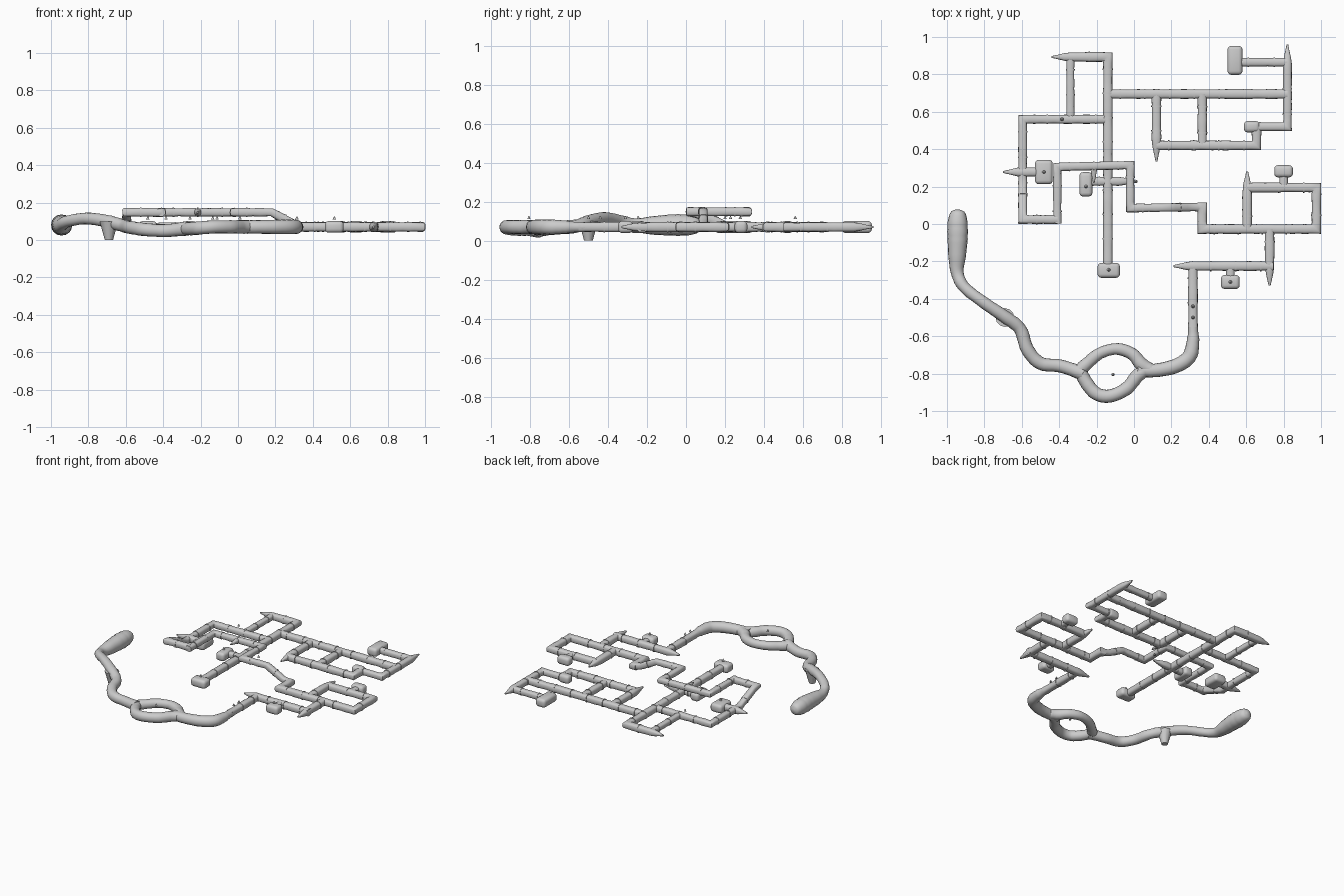
import bpy, bmesh, math, random
from mathutils import Vector

random.seed(4)
if "Cube" in bpy.data.objects:
    bpy.data.objects.remove(bpy.data.objects["Cube"])

stone = bpy.data.materials.new("pale grey stone")
stone.use_nodes = True
grey = (0.6, 0.6, 0.6, 1)
stone.diffuse_color = grey
stone.node_tree.nodes["Principled BSDF"].inputs["Base Color"].default_value = grey

LOW, HIGH = 0.07, 0.148
R = 0.025
SIDES = 16


def finish(name, bm, angle=50):
    bmesh.ops.recalc_face_normals(bm, faces=bm.faces)
    mesh = bpy.data.meshes.new(name)
    bm.to_mesh(mesh)
    bm.free()
    mesh.materials.append(stone)
    obj = bpy.data.objects.new(name, mesh)
    bpy.context.collection.objects.link(obj)
    bpy.ops.object.select_all(action='DESELECT')
    obj.select_set(True)
    bpy.context.view_layer.objects.active = obj
    bpy.ops.object.shade_smooth_by_angle(angle=math.radians(angle))
    return obj


def sweep(bm, pts, radii, power):
    """Sweep a rounded section along points, mitred at the corners."""
    rings = []
    for i, p in enumerate(pts):
        a = (p - pts[max(i - 1, 0)]).normalized()
        b = (pts[min(i + 1, len(pts) - 1)] - p).normalized()
        t = (a + b).normalized()
        mitre = 1 / max(t.dot(b if b.length else a), 0.6)
        side = t.cross(Vector((0, 0, 1))).normalized()
        up = side.cross(t)
        ring = []
        for k in range(SIDES):
            ang = math.tau * k / SIDES
            c, s = math.cos(ang), math.sin(ang)
            u = math.copysign(abs(c) ** power, c) * mitre
            v = math.copysign(abs(s) ** power, s)
            ring.append(bm.verts.new(p + radii[i] * (side * u + up * v)))
        rings.append(ring)
    for r0, r1 in zip(rings, rings[1:]):
        for k in range(SIDES):
            j = (k + 1) % SIDES
            bm.faces.new((r0[k], r0[j], r1[j], r1[k]))
    bm.faces.new(rings[0][::-1])
    bm.faces.new(rings[-1])


def passage(name, path, tip_start=False, tip_end=False, r=R):
    """Straight-sided tunnel with joint collars and optional pointed ends."""
    path = [Vector((p[0], p[1], p[2] if len(p) > 2 else LOW)) for p in path]
    pts, collars = [path[0]], []
    for a, b in zip(path, path[1:]):
        n = max(1, int((b - a).length / 0.032))
        pts += [a.lerp(b, (i + 1) / n) for i in range(n)]
        collars += [(a.lerp(b, i / n), (b - a).normalized()) for i in range(2, n - 1, 4)]
    radii = []
    for p in pts:
        q = r * random.uniform(0.94, 1.06)
        for used, end in ((tip_start, path[0]), (tip_end, path[-1])):
            if used:
                q *= max(0.1, min(1, (p - end).length / 0.09)) ** 0.7
        radii.append(q)
    bm = bmesh.new()
    sweep(bm, pts, radii, 0.7)
    for c, d in collars:
        near_tip = (tip_start and (c - path[0]).length < 0.11) or (tip_end and (c - path[-1]).length < 0.11)
        if not near_tip:
            sweep(bm, [c - d * 0.004, c + d * 0.004], [r * 1.12] * 2, 0.7)
    return finish(name, bm)


def chamber(name, x, y, w, d, h=0.062):
    """Rounded box room at the end of a tunnel."""
    bm = bmesh.new()
    bmesh.ops.create_cube(bm, size=1)
    for v in bm.verts:
        v.co = Vector((v.co.x * w + x, v.co.y * d + y, v.co.z * h + LOW))
    bmesh.ops.bevel(bm, geom=bm.edges[:], offset=0.02, segments=3, affect='EDGES', profile=0.5)
    finish(name, bm)


def natural(name, knots, steps=5):
    """Winding cave through knots of x, y, z, radius."""
    k = [knots[0]] + knots + [knots[-1]]
    pts, radii = [], []
    for i in range(1, len(k) - 2):
        for s in range(steps + (i == len(k) - 3)):
            t = s / steps
            q = [0.5 * (2 * b + (c - a) * t + (2 * a - 5 * b + 4 * c - d) * t * t
                        + (3 * b - a - 3 * c + d) * t ** 3)
                 for a, b, c, d in zip(k[i - 1], k[i], k[i + 1], k[i + 2])]
            pts.append(Vector(q[:3]))
            radii.append(max(q[3], 0.004) * random.uniform(0.97, 1.03))
    bm = bmesh.new()
    sweep(bm, pts, radii, 0.95)
    return finish(name, bm, 60)


# Northern tunnels
passage("main_tunnel", [(-0.44, 0.893), (-0.14, 0.893), (-0.14, -0.24)], tip_start=True)
passage("north_link", [(-0.34, 0.89), (-0.34, 0.56)], r=0.021)
passage("long_gallery", [(-0.14, 0.695), (0.82, 0.695)])
passage("gallery_spur", [(0.12, 0.695), (0.12, 0.335)], tip_end=True)
passage("gallery_link", [(0.365, 0.695), (0.365, 0.42)])
passage("lower_gallery", [(0.12, 0.42), (0.655, 0.42), (0.655, 0.52)])
passage("east_corner", [(0.6, 0.52), (0.82, 0.52), (0.82, 0.96)], tip_end=True, r=0.023)
passage("north_east_branch", [(0.82, 0.865), (0.54, 0.865)], r=0.022)
chamber("north_east_room", 0.54, 0.875, 0.08, 0.155)
chamber("gallery_end_room", 0.63, 0.52, 0.085, 0.06)

# Western tunnels, rising onto the upper level
passage("west_tunnel", [(-0.14, 0.56), (-0.595, 0.56), (-0.595, 0.22), (-0.595, 0.06, HIGH - 0.01),
                        (-0.595, 0.024, HIGH), (-0.41, 0.024, HIGH)], r=0.023)
passage("upper_tunnel", [(-0.41, 0.002, HIGH), (-0.41, 0.305, HIGH), (-0.02, 0.315, HIGH),
                         (-0.02, 0.085, HIGH), (0.18, 0.088, HIGH), (0.31, 0.09, LOW + 0.01),
                         (0.365, 0.09)], r=0.022)
passage("upper_spur", [(-0.215, 0.305, HIGH), (-0.215, 0.22, HIGH)], tip_end=True, r=0.022)
passage("west_spur", [(-0.7, 0.278), (-0.48, 0.278)], tip_start=True)
chamber("west_room", -0.482, 0.278, 0.095, 0.13)
passage("middle_branch", [(-0.255, 0.228), (0.02, 0.228)], tip_end=True, r=0.023)
chamber("middle_room", -0.257, 0.212, 0.07, 0.13)
chamber("south_room", -0.135, -0.248, 0.12, 0.08)

# Eastern tunnels
passage("east_tunnel", [(0.34, 0.09), (0.365, 0.09), (0.365, -0.027), (0.975, -0.027),
                        (0.975, 0.195), (0.605, 0.195)])
passage("east_spur", [(0.605, -0.027), (0.605, 0.28)], tip_end=True)
passage("room_link", [(0.8, 0.195), (0.8, 0.27)], r=0.022)
chamber("east_room", 0.8, 0.282, 0.1, 0.065)
passage("south_east_spur", [(0.725, -0.027), (0.725, -0.33)], tip_end=True)
passage("entrance_gallery", [(0.21, -0.225), (0.745, -0.225)], tip_start=True)
passage("south_east_link", [(0.515, -0.225), (0.515, -0.3)], r=0.022)
chamber("south_east_room", 0.515, -0.31, 0.1, 0.075)
passage("entrance_tunnel", [(0.315, -0.225), (0.315, -0.55)])

# Winding natural cave with a loop
natural("west_cave", [
    (-0.94, 0.078, 0.08, 0.008), (-0.941, 0.062, 0.08, 0.038), (-0.943, 0.01, 0.08, 0.054),
    (-0.943, -0.08, 0.08, 0.053), (-0.946, -0.18, 0.078, 0.045), (-0.945, -0.26, 0.08, 0.034),
    (-0.91, -0.335, 0.1, 0.031), (-0.81, -0.415, 0.115, 0.031), (-0.7, -0.49, 0.1, 0.034),
    (-0.61, -0.56, 0.075, 0.034), (-0.57, -0.67, 0.066, 0.035), (-0.5, -0.745, 0.056, 0.034),
    (-0.39, -0.76, 0.05, 0.034), (-0.27, -0.8, 0.062, 0.038)])
natural("loop_south", [
    (-0.29, -0.775, 0.06, 0.034), (-0.26, -0.84, 0.06, 0.035), (-0.205, -0.905, 0.064, 0.035),
    (-0.13, -0.92, 0.07, 0.034), (-0.04, -0.88, 0.07, 0.035), (0.02, -0.81, 0.07, 0.036),
    (0.08, -0.77, 0.07, 0.034)])
natural("loop_north", [
    (-0.3, -0.79, 0.06, 0.034), (-0.25, -0.745, 0.063, 0.033), (-0.18, -0.69, 0.068, 0.031),
    (-0.09, -0.668, 0.07, 0.031), (-0.01, -0.695, 0.07, 0.033), (0.04, -0.75, 0.07, 0.036),
    (0.09, -0.78, 0.07, 0.034)])
natural("east_cave", [
    (0.02, -0.78, 0.07, 0.034), (0.11, -0.783, 0.07, 0.036), (0.22, -0.76, 0.07, 0.038),
    (0.295, -0.71, 0.07, 0.039), (0.315, -0.63, 0.07, 0.034), (0.316, -0.56, 0.07, 0.026),
    (0.315, -0.5, 0.07, 0.024)])


def spike(name, x, y, z, r, tip, depth):
    """Small cone, upright or tapering downwards."""
    bm = bmesh.new()
    bmesh.ops.create_cone(bm, cap_ends=True, segments=12, radius1=tip, radius2=r, depth=depth)
    bmesh.ops.translate(bm, verts=bm.verts, vec=(x, y, z))
    finish(name, bm)


# Pit hanging under the cave, and small marker cones above the tunnels
spike("cave_pit", -0.69, -0.5, 0.05, 0.05, 0.022, 0.1)
for x, y in ((-0.482, 0.278), (-0.257, 0.2), (-0.135, -0.245), (0.515, -0.31), (0.315, -0.44),
             (0.315, -0.5), (-0.112, -0.805), (0.01, 0.228), (-0.385, 0.56)):
    spike("marker_cone", x, y, 0.118, 0.002, 0.009, 0.016)
